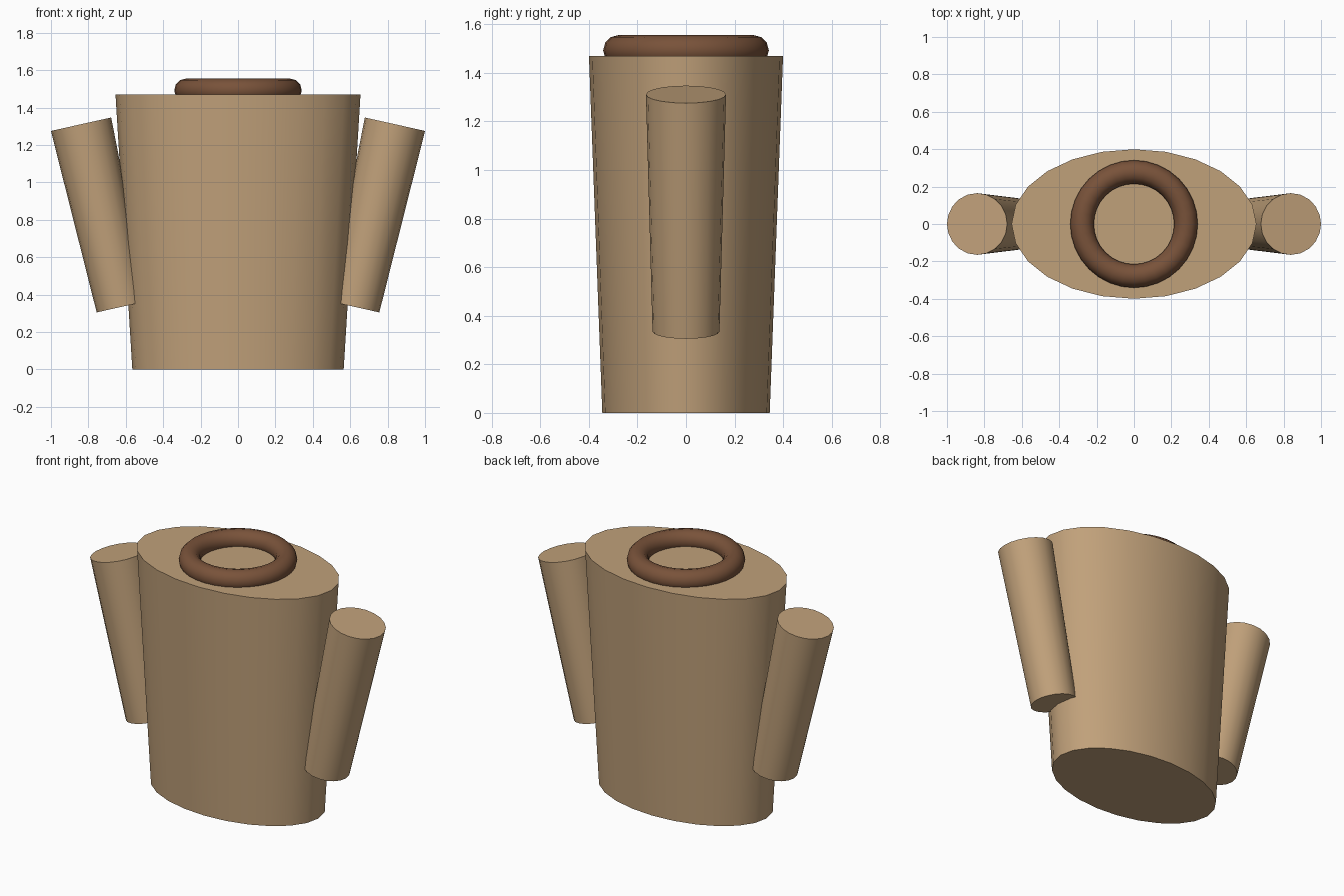
import bpy, math

if "Cube" in bpy.data.objects:
    bpy.data.objects.remove(bpy.data.objects["Cube"])


def material(name, rgb):
    m = bpy.data.materials.new(name)
    m.diffuse_color = (*rgb, 1.0)
    m.use_nodes = True
    m.node_tree.nodes["Principled BSDF"].inputs["Base Color"].default_value = m.diffuse_color
    return m


TAN = material("tan cloth", (0.53, 0.355, 0.195))
BROWN = material("dark brown", (0.19, 0.085, 0.042))


def finish(name, mat):
    ob = bpy.context.object
    ob.name = name
    ob.data.materials.append(mat)
    bpy.ops.object.transform_apply(location=False, rotation=False, scale=True)
    bpy.ops.object.shade_smooth_by_angle(angle=math.radians(40))
    return ob


# Torso: tapered oval, wider at the shoulders
HEIGHT = 1.47
bpy.ops.mesh.primitive_cone_add(vertices=24, radius1=0.565, radius2=0.655,
                                depth=HEIGHT, location=(0, 0, HEIGHT / 2))
bpy.context.object.scale = (1, 0.61, 1)
finish("torso", TAN)

# Collar ring, half sunk into the top of the torso
bpy.ops.mesh.primitive_torus_add(major_segments=32, minor_segments=12,
                                 major_radius=0.278, minor_radius=0.063,
                                 location=(0, 0, 1.492))
finish("collar", BROWN)

# Sleeves: tapered cylinders leaning outward at the top
for side, label in ((-1, "left"), (1, "right")):
    bpy.ops.mesh.primitive_cone_add(vertices=20, radius1=0.138, radius2=0.165,
                                    depth=1.0, location=(side * 0.73, 0, 0.823),
                                    rotation=(0, side * 0.22, 0))
    finish(label + "_sleeve", TAN)
